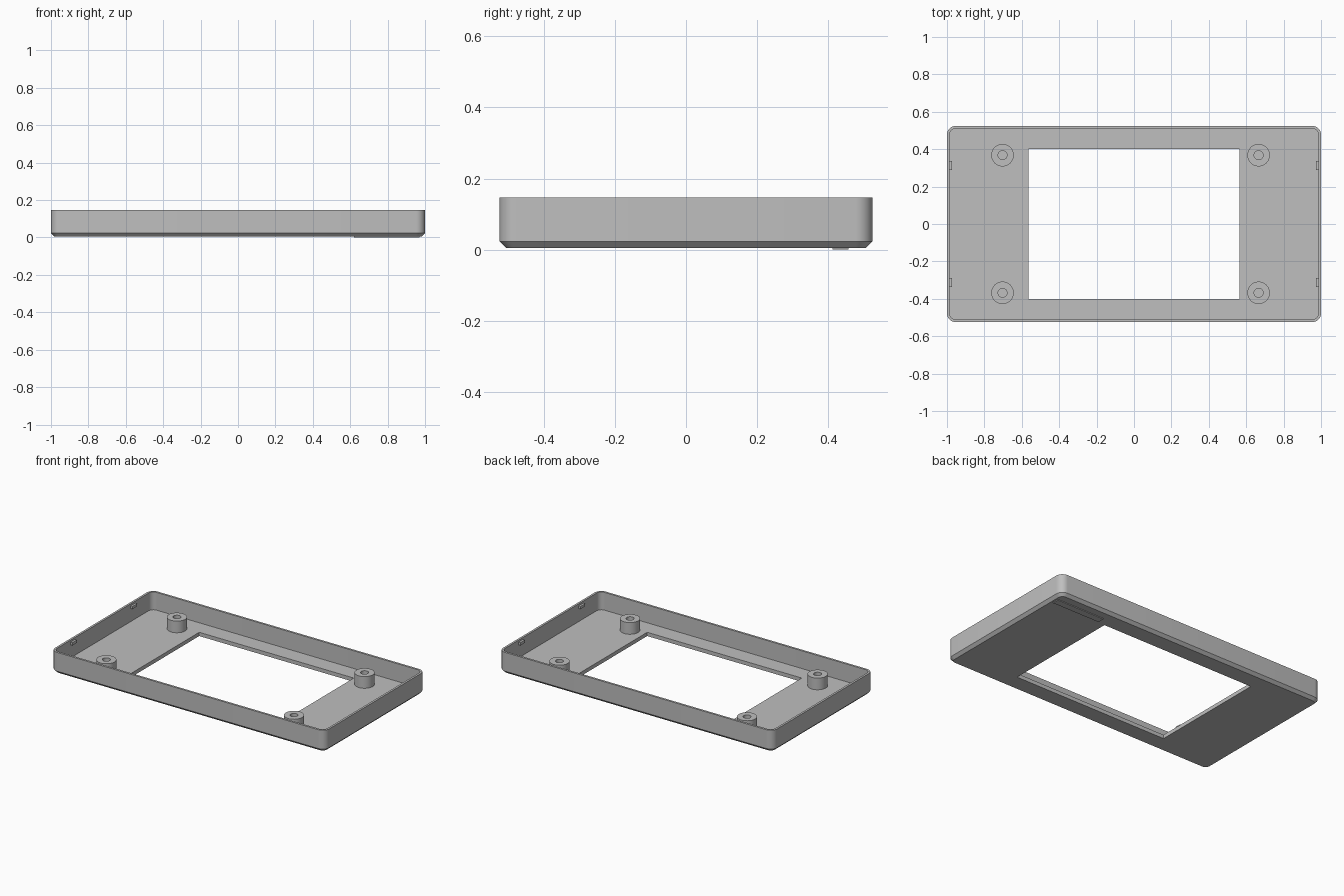
import bpy, bmesh, math

if "Cube" in bpy.data.objects:
    bpy.data.objects.remove(bpy.data.objects["Cube"])

grey = bpy.data.materials.new("plain grey")
grey.diffuse_color = (0.52, 0.52, 0.52, 1)
grey.use_nodes = True
grey.node_tree.nodes["Principled BSDF"].inputs["Base Color"].default_value = grey.diffuse_color


def rounded_loop(hx, hy, r, z, n=8):
    """Counter-clockwise rounded rectangle; r = 0 gives square corners."""
    pts = []
    for k, (sx, sy) in enumerate([(1, 1), (-1, 1), (-1, -1), (1, -1)]):
        for i in range(n + 1):
            a = math.pi / 2 * (k + i / n)
            pts.append((sx * (hx - r) + r * math.cos(a),
                        sy * (hy - r) + r * math.sin(a), z))
    return pts


def circle_loop(cx, cy, r, z, n=40):
    return [(cx + r * math.cos(2 * math.pi * i / n),
             cy + r * math.sin(2 * math.pi * i / n), z) for i in range(n)]


def skin(name, loops, closed=False):
    """Join successive loops with faces, optionally back to the first."""
    bm = bmesh.new()
    rings = [[bm.verts.new(p) for p in loop] for loop in loops]
    pairs = list(zip(rings, rings[1:]))
    if closed:
        pairs.append((rings[-1], rings[0]))
    for a, b in pairs:
        for i in range(len(a)):
            j = (i + 1) % len(a)
            bm.faces.new((a[i], a[j], b[j], b[i]))
    bmesh.ops.remove_doubles(bm, verts=bm.verts, dist=1e-5)
    bmesh.ops.recalc_face_normals(bm, faces=bm.faces)
    me = bpy.data.meshes.new(name)
    bm.to_mesh(me)
    bm.free()
    me.materials.append(grey)
    ob = bpy.data.objects.new(name, me)
    bpy.context.collection.objects.link(ob)
    bpy.ops.object.select_all(action='DESELECT')
    ob.select_set(True)
    bpy.context.view_layer.objects.active = ob
    bpy.ops.object.shade_smooth_by_angle(angle=math.radians(30))
    return ob


def box(name, center, size):
    bpy.ops.mesh.primitive_cube_add(size=1, location=center)
    ob = bpy.context.object
    ob.name = name
    ob.scale = size
    ob.data.materials.append(grey)


X, Y, WALL, CHAMFER = 1.0, 0.525, 0.014, 0.018
BASE, FLOOR, TOP = 0.005, 0.03, 0.147

# Tray: window edge, chamfered underside, outer wall, rim, inner wall, floor
skin("bezel_tray", [
    rounded_loop(0.564, 0.401, 0, BASE),
    rounded_loop(X - CHAMFER, Y - CHAMFER, 0.03, BASE),
    rounded_loop(X, Y, 0.048, BASE + CHAMFER),
    rounded_loop(X, Y, 0.048, TOP),
    rounded_loop(X - WALL, Y - WALL, 0.034, TOP),
    rounded_loop(X - WALL, Y - WALL, 0.034, FLOOR),
    rounded_loop(0.564, 0.401, 0, FLOOR),
], closed=True)

# Hollow screw posts, slightly off centre along x
for cx in (-0.703, 0.666):
    for cy in (-0.368, 0.368):
        skin("screw_post", [
            circle_loop(cx, cy, 0.06, FLOOR),
            circle_loop(cx, cy, 0.06, 0.107),
            circle_loop(cx, cy, 0.024, 0.107),
            circle_loop(cx, cy, 0.024, FLOOR),
        ])

# Snap tabs inside the end walls
for sx in (-1, 1):
    for sy in (-1, 1):
        box("snap_tab", (sx * 0.981, sy * 0.313, 0.125), (0.018, 0.046, 0.018))

# Thin blank label pad under one corner
box("label_pad", (0.795, 0.435, 0.003), (0.35, 0.045, 0.006))
